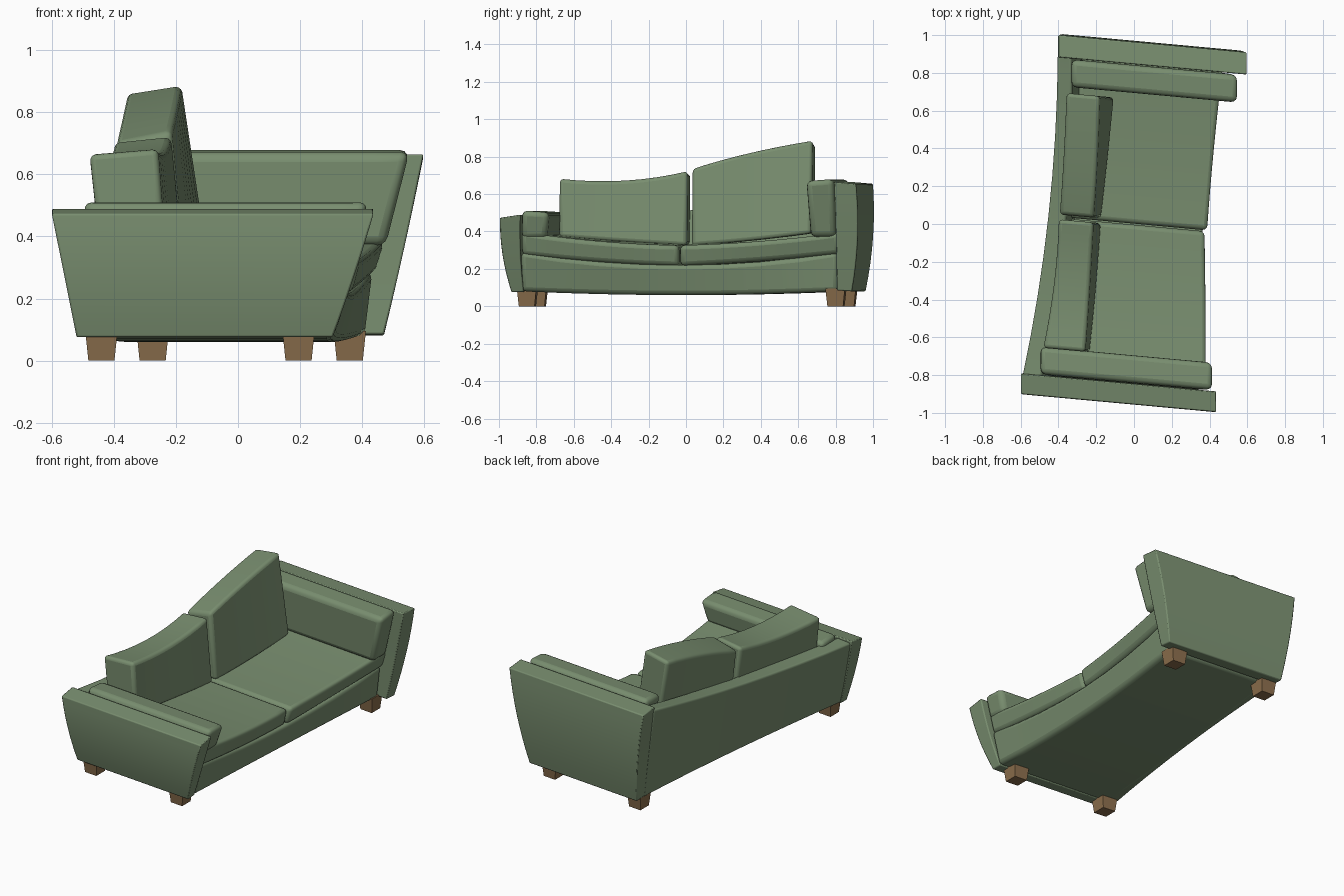
import bpy, bmesh, math

if "Cube" in bpy.data.objects:
    bpy.data.objects.remove(bpy.data.objects["Cube"])

SHEAR = 0.092  # the whole sofa is skewed in plan

def material(name, col):
    m = bpy.data.materials.new(name)
    m.diffuse_color = (*col, 1)
    m.use_nodes = True
    m.node_tree.nodes["Principled BSDF"].inputs["Base Color"].default_value = m.diffuse_color
    return m

GREEN = material("green_fabric", (0.19, 0.27, 0.16))
WOOD = material("wood", (0.25, 0.15, 0.07))

def loft(name, keys, bevel, mat=GREEN, n=8, seg=3):
    """Loft three four-point key sections along a smooth quadratic path."""
    if len(keys) == 2:
        a, b = keys
        keys = [a, [tuple((p + q) / 2 for p, q in zip(u, v)) for u, v in zip(a, b)], b]
    bm = bmesh.new()
    rings = []
    for i in range(n + 1):
        t = i / n
        w = ((1 - t) * (1 - 2 * t), 4 * t * (1 - t), t * (2 * t - 1))
        ring = []
        for c in range(4):
            x, y, z = (sum(w[k] * keys[k][c][d] for k in range(3)) for d in range(3))
            ring.append(bm.verts.new((x, y - SHEAR * x, z)))
        rings.append(ring)
    for r, s in zip(rings, rings[1:]):
        for c in range(4):
            d = (c + 1) % 4
            bm.faces.new((r[c], r[d], s[d], s[c]))
    bm.faces.new(rings[0])
    bm.faces.new(rings[-1])
    bmesh.ops.recalc_face_normals(bm, faces=bm.faces)
    me = bpy.data.meshes.new(name)
    bm.to_mesh(me)
    bm.free()
    ob = bpy.data.objects.new(name, me)
    bpy.context.collection.objects.link(ob)
    me.materials.append(mat)
    if bevel:
        b = ob.modifiers.new("bevel", "BEVEL")
        b.width, b.segments = bevel, seg
        b.limit_method, b.angle_limit = "ANGLE", math.radians(40)
    bpy.context.view_layer.objects.active = ob
    ob.select_set(True)
    bpy.ops.object.shade_smooth_by_angle(angle=math.radians(35))
    ob.select_set(False)
    return ob

def sec_y(y, *xz):
    return [(x, y, z) for x, z in xz]

def plan(x0, x1, yi, yo, zi, zo):
    return [(x0, yi, zi), (x1, yi, zi), (x1, yo, zo), (x0, yo, zo)]

# Base frame, sagging in the middle
loft("base", [
    sec_y(-0.85, (-0.48, .08), (0.31, .08), (0.36, .29), (-0.50, .29)),
    sec_y(0.0, (-0.38, .06), (0.33, .06), (0.37, .22), (-0.40, .22)),
    sec_y(0.85, (-0.30, .08), (0.41, .08), (0.435, .29), (-0.33, .29))], 0.025)

# Curved back panel
loft("back_panel", [
    sec_y(-0.86, (-0.52, .08), (-0.40, .08), (-0.49, .48), (-0.592, .475)),
    sec_y(0.0, (-0.385, .065), (-0.29, .065), (-0.36, .515), (-0.455, .51)),
    sec_y(0.86, (-0.33, .08), (-0.24, .08), (-0.33, .655), (-0.405, .65))], 0.012)

# Outer arm panels, flaring upward
loft("near_arm_panel", [
    plan(-0.52, 0.305, -0.84, -0.905, .078, .075),
    plan(-0.56, 0.375, -0.85, -0.947, .28, .275),
    plan(-0.60, 0.437, -0.846, -0.955, .49, .473)], 0.006, seg=2)
loft("far_arm_panel", [
    plan(-0.33, 0.47, 0.85, 0.93, .085, .08),
    plan(-0.365, 0.537, 0.85, 0.967, .37, .37),
    plan(-0.402, 0.597, 0.846, 0.963, .665, .655)], 0.006, seg=2)

# Arm cushions
def arm_cushion(name, side, x0b, x0t, x1b, x1t, zb, zt):
    def sec(xb, xt):
        return [(xb, side * .71, zb), (xb, side * .845, zb),
                (xt, side * .84, zt), (xt, side * .692, zt - .01)]
    loft(name, [sec(x0b, x0t), sec(x1b, x1t)], 0.03)

arm_cushion("near_arm_cushion", -1, -0.47, -0.50, 0.38, 0.42, .36, .512)
arm_cushion("far_arm_cushion", 1, -0.29, -0.335, 0.475, 0.552, .37, .68)

# Seat cushions
loft("near_seat_cushion", [
    sec_y(-0.845, (-0.45, .275), (0.355, .275), (0.385, .398), (-0.45, .398)),
    sec_y(-0.42, (-0.40, .235), (0.355, .235), (0.385, .347), (-0.40, .352)),
    sec_y(-0.004, (-0.36, .215), (0.355, .215), (0.378, .326), (-0.36, .335))], 0.025)
loft("far_seat_cushion", [
    sec_y(0.002, (-0.36, .215), (0.365, .215), (0.393, .326), (-0.36, .335)),
    sec_y(0.42, (-0.32, .24), (0.395, .24), (0.428, .347), (-0.32, .352)),
    sec_y(0.86, (-0.28, .28), (0.44, .28), (0.475, .392), (-0.28, .397))], 0.025)

# Back cushions, rising towards the far side
loft("near_back_cushion", [
    sec_y(-0.70, (-0.45, .37), (-0.235, .37), (-0.258, .683), (-0.482, .665)),
    sec_y(-0.35, (-0.39, .345), (-0.20, .345), (-0.235, .674), (-0.425, .655)),
    sec_y(-0.012, (-0.35, .325), (-0.175, .325), (-0.215, .724), (-0.40, .705))], 0.02)
loft("far_back_cushion", [
    sec_y(0.014, (-0.35, .325), (-0.175, .325), (-0.215, .738), (-0.395, .70)),
    sec_y(0.32, (-0.315, .35), (-0.14, .35), (-0.195, .822), (-0.375, .79)),
    sec_y(0.66, (-0.28, .39), (-0.105, .39), (-0.182, .888), (-0.36, .86))], 0.02)

# Tapered legs
def leg(name, x, y):
    def sq(h, z):
        return [(x + a * h, y + b * h, z) for a, b in ((-1, -1), (1, -1), (1, 1), (-1, 1))]
    loft(name, [sq(.042, 0), sq(.052, .095)], 0, WOOD, n=2)

for name, x, y in (("near_back_leg", -.44, -.835), ("near_front_leg", .195, -.83),
                   ("far_back_leg", -.275, .835), ("far_front_leg", .36, .835)):
    leg(name, x, y)
